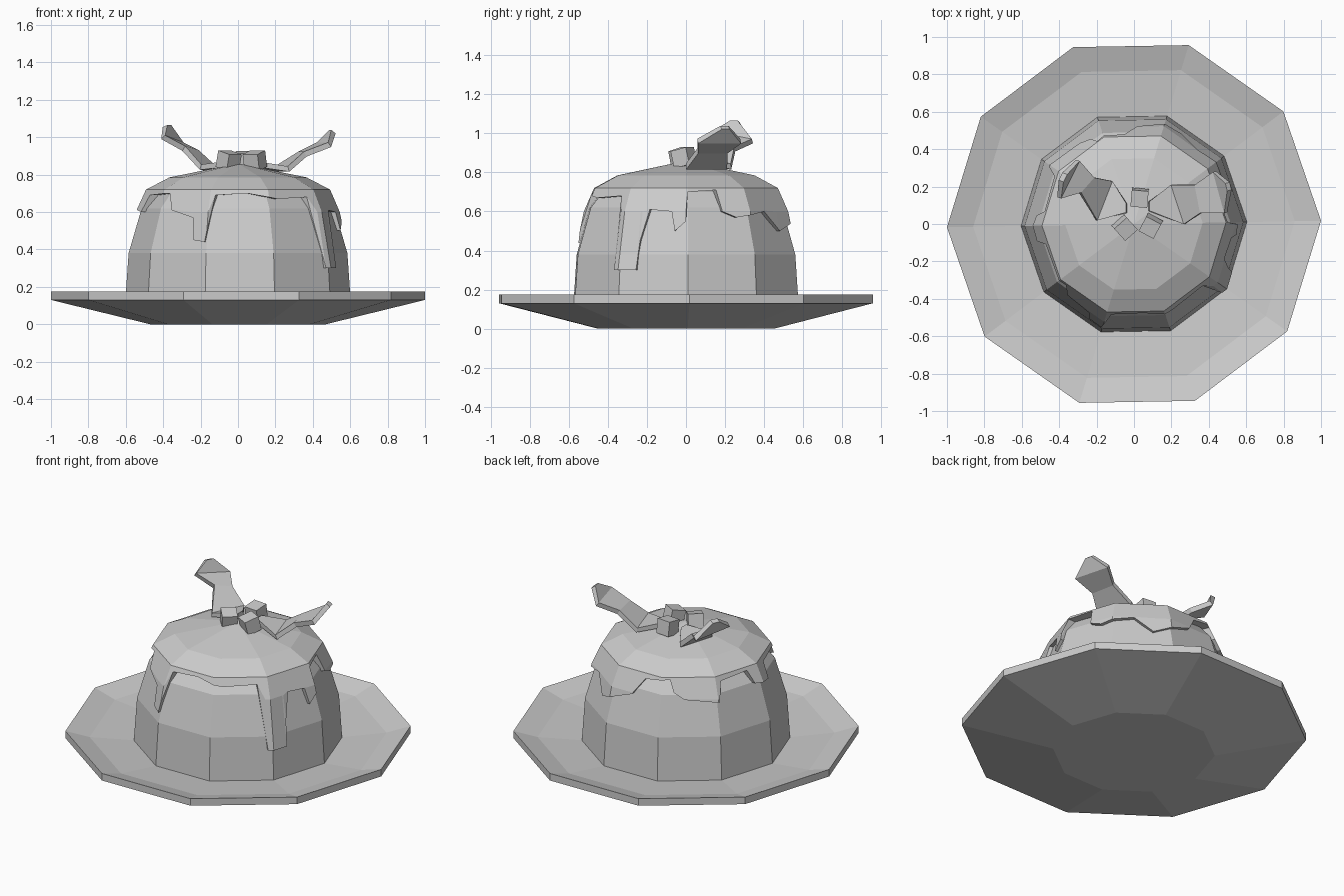
import bpy, bmesh
from math import sin, cos, radians
from mathutils import Vector, Matrix

if "Cube" in bpy.data.objects:
    bpy.data.objects.remove(bpy.data.objects["Cube"])

SIDES, STEP, TURN = 10, 36, 1

grey = bpy.data.materials.new("plain grey")
grey.use_nodes = True
grey.diffuse_color = (0.6, 0.6, 0.6, 1)
grey.node_tree.nodes["Principled BSDF"].inputs["Base Color"].default_value = (0.6, 0.6, 0.6, 1)


def finish(name, bm):
    bmesh.ops.remove_doubles(bm, verts=bm.verts, dist=0.0005)
    bmesh.ops.recalc_face_normals(bm, faces=bm.faces)
    mesh = bpy.data.meshes.new(name)
    bm.to_mesh(mesh)
    bm.free()
    mesh.materials.append(grey)
    ob = bpy.data.objects.new(name, mesh)
    bpy.context.collection.objects.link(ob)
    return ob


def bridge(bm, columns):
    """Join neighbouring columns of points, closing the loop."""
    cols = [[bm.verts.new(p) for p in col] for col in columns]
    for a, b in zip(cols, cols[1:] + cols[:1]):
        for i in range(len(a) - 1):
            bm.faces.new((a[i], b[i], b[i + 1], a[i + 1]))


def polar(angle, r, z):
    return Vector((r * cos(radians(angle)), r * sin(radians(angle)), z))


def lathe(name, profile):
    bm = bmesh.new()
    bridge(bm, [[polar(TURN + STEP * k, r, z) for r, z in profile] for k in range(SIDES)])
    return finish(name, bm)


def lerp_table(table, t):
    for (t0, v0), (t1, v1) in zip(table, table[1:]):
        if t0 <= t <= t1:
            return v0 + (v1 - v0) * (t - t0) / (t1 - t0)
    return table[-1][1]


# Plate and pudding body
lathe("plate", [(0, 0), (0.47, 0), (1, 0.13), (1, 0.175), (0.86, 0.135), (0.5, 0.1), (0, 0.1)])
lathe("pudding", [(0, 0.09), (0.605, 0.09), (0.585, 0.38), (0.515, 0.62),
                  (0.45, 0.7), (0.33, 0.75), (0, 0.82)])

# Icing: lower edge height by angle, with stepped drips
EDGE = [(0, 0.55), (1, 0.7), (19, 0.71), (21, 0.6), (29, 0.57), (50, 0.6), (62, 0.5),
        (88, 0.59), (96, 0.69), (114, 0.71), (117, 0.64), (124, 0.6), (146, 0.58), (149, 0.69),
        (172, 0.7), (175, 0.62), (190, 0.6), (193, 0.69), (222, 0.7), (227, 0.61),
        (243, 0.57), (245, 0.45), (252, 0.44), (256, 0.69), (276, 0.7), (295, 0.67),
        (318, 0.68), (322, 0.3), (334, 0.3), (335, 0.45), (339, 0.61),
        (352, 0.6), (354, 0.5), (360, 0.55)]
SKIN = [(0.28, 0.61), (0.38, 0.595), (0.6, 0.547), (0.72, 0.492), (0.785, 0.367), (0.86, 0)]


def icing_point(angle, z, inset=0.0):
    flat = cos(radians(18)) / cos(radians((angle - TURN) % STEP - 18))
    return polar(angle, flat * (lerp_table(SKIN, z) - inset), z)


def icing_column(angle):
    low = lerp_table(EDGE, angle)
    mid = max(0.6, low + 0.005)
    col = [icing_point(angle, z) for z in (0.86, 0.785, 0.72, mid, low)]
    return col + [icing_point(angle, low, 0.06)]


angles = sorted({a for a, _ in EDGE[:-1]} | {TURN + STEP * k for k in range(SIDES)})
bm = bmesh.new()
bridge(bm, [icing_column(a) for a in angles])
finish("icing", bm)


# Holly leaves: folded strips of paired edge points
def leaf(name, pairs):
    bm = bmesh.new()
    rows = [[bm.verts.new(p) for p in pair] for pair in pairs]
    for a, b in zip(rows, rows[1:]):
        bm.faces.new((a[0], a[1], b[1], b[0]))
    ob = finish(name, bm)
    solid = ob.modifiers.new("thickness", "SOLIDIFY")
    solid.thickness = 0.03
    solid.offset = 0


leaf("right_leaf", [((-0.04, 0.06, 0.86), (-0.04, 0.11, 0.86)),
                    ((-0.2, 0.02, 0.84), (-0.12, 0.23, 0.83)),
                    ((-0.29, 0.17, 0.94), (-0.22, 0.25, 0.92)),
                    ((-0.4, 0.14, 1.0), (-0.3, 0.34, 0.96)),
                    ((-0.39, 0.23, 1.06), (-0.37, 0.27, 1.06))])
leaf("left_leaf", [((0.08, 0.07, 0.86), (0.08, 0.12, 0.86)),
                   ((0.27, 0.0, 0.83), (0.2, 0.21, 0.83)),
                   ((0.36, 0.06, 0.91), (0.33, 0.21, 0.91)),
                   ((0.49, 0.06, 0.96), (0.43, 0.28, 0.96)),
                   ((0.51, 0.18, 1.03), (0.5, 0.22, 1.03))])

# Berries
for i, (x, y, spin, tilt) in enumerate([(0.03, 0.14, -5, 8), (-0.05, -0.02, 42, 14), (0.09, -0.01, -28, 14)]):
    bm = bmesh.new()
    place = (Matrix.Translation((x, y, 0.875)) @ Matrix.Rotation(radians(spin), 4, "Z")
             @ Matrix.Rotation(radians(tilt), 4, "X"))
    bmesh.ops.create_cube(bm, size=0.09, matrix=place)
    finish(f"berry_{i + 1}", bm)
